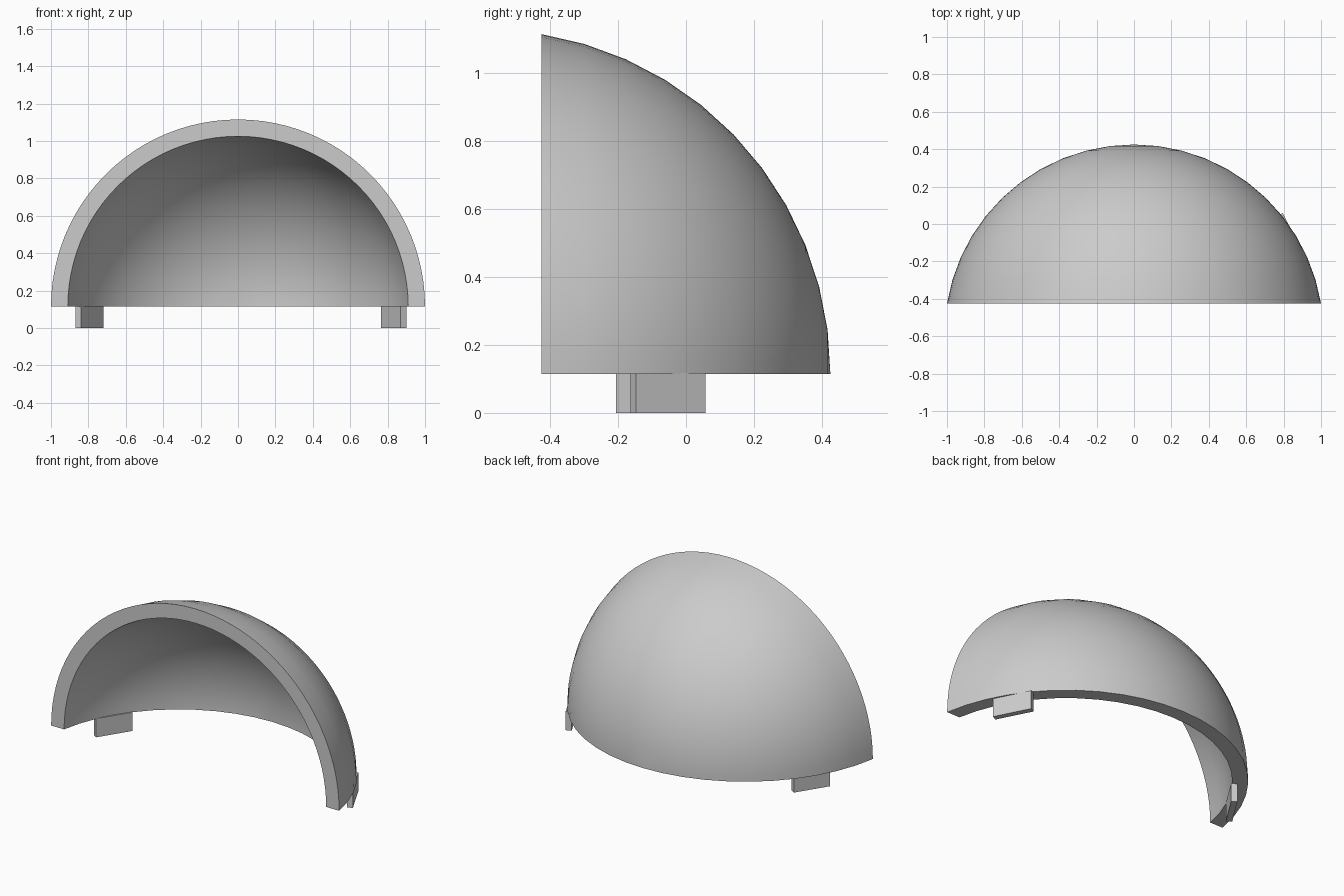
import bpy, bmesh
from math import sin, cos, acos, pi, atan2, hypot
from mathutils import Vector, Matrix

cube = bpy.data.objects.get("Cube")
if cube:
    bpy.data.objects.remove(cube, do_unlink=True)

grey = bpy.data.materials.new("light_grey")
grey.use_nodes = True
grey.diffuse_color = (0.6, 0.6, 0.6, 1)
grey.node_tree.nodes["Principled BSDF"].inputs["Base Color"].default_value = (0.6, 0.6, 0.6, 1)

BASE = 0.115       # height of the shell's lower edge
FRONT = -0.425     # plane of the open front
CENTRE = -0.588    # y of the sphere centre
OUTER, INNER = 1.013, 0.9245


def add_object(name, bm):
    bmesh.ops.recalc_face_normals(bm, faces=bm.faces)
    mesh = bpy.data.meshes.new(name)
    bm.to_mesh(mesh)
    bm.free()
    mesh.materials.append(grey)
    obj = bpy.data.objects.new(name, mesh)
    bpy.context.collection.objects.link(obj)
    return obj


def arc(radius, steps=11):
    """Points from the back tip of the sphere round to the front plane."""
    end = acos((FRONT - CENTRE) / radius)
    return [Vector((radius * sin(end * i / steps),
                    CENTRE + radius * cos(end * i / steps), BASE))
            for i in range(steps + 1)]


# Dome shell: wall profile swept half a turn about the front-back axis
bm = bmesh.new()
verts = [bm.verts.new(p) for p in arc(OUTER) + arc(INNER)[::-1]]
edges = [bm.edges.new(pair) for pair in zip(verts, verts[1:])]
bmesh.ops.spin(bm, geom=verts + edges, cent=(0, 0, BASE), axis=(0, -1, 0),
               angle=pi, steps=48)
bmesh.ops.remove_doubles(bm, verts=bm.verts, dist=0.0005)
# Flat lower edge
bmesh.ops.holes_fill(bm, edges=[e for e in bm.edges if e.is_boundary], sides=0)
shell = add_object("dome_shell", bm)
bpy.context.view_layer.objects.active = shell
shell.select_set(True)
bpy.ops.object.shade_smooth_by_angle(angle=0.6)


# Locating tabs: thin blocks along the lower edge
def tab(name, start, end, thickness=0.035):
    dx, dy = end[0] - start[0], end[1] - start[1]
    bm = bmesh.new()
    bmesh.ops.create_cube(bm, size=1)
    place = (Matrix.Translation(((start[0] + end[0]) / 2, (start[1] + end[1]) / 2, BASE / 2))
             @ Matrix.Rotation(atan2(dy, dx), 4, "Z")
             @ Matrix.Diagonal((hypot(dx, dy), thickness, BASE + 0.002, 1)))
    bmesh.ops.transform(bm, matrix=place @ Matrix.Translation((0, 0, 0.01)), verts=bm.verts)
    return add_object(name, bm)


tab("right_tab", (-0.855, -0.197), (-0.735, -0.008))
tab("left_tab", (0.885, -0.155), (0.78, 0.05))
